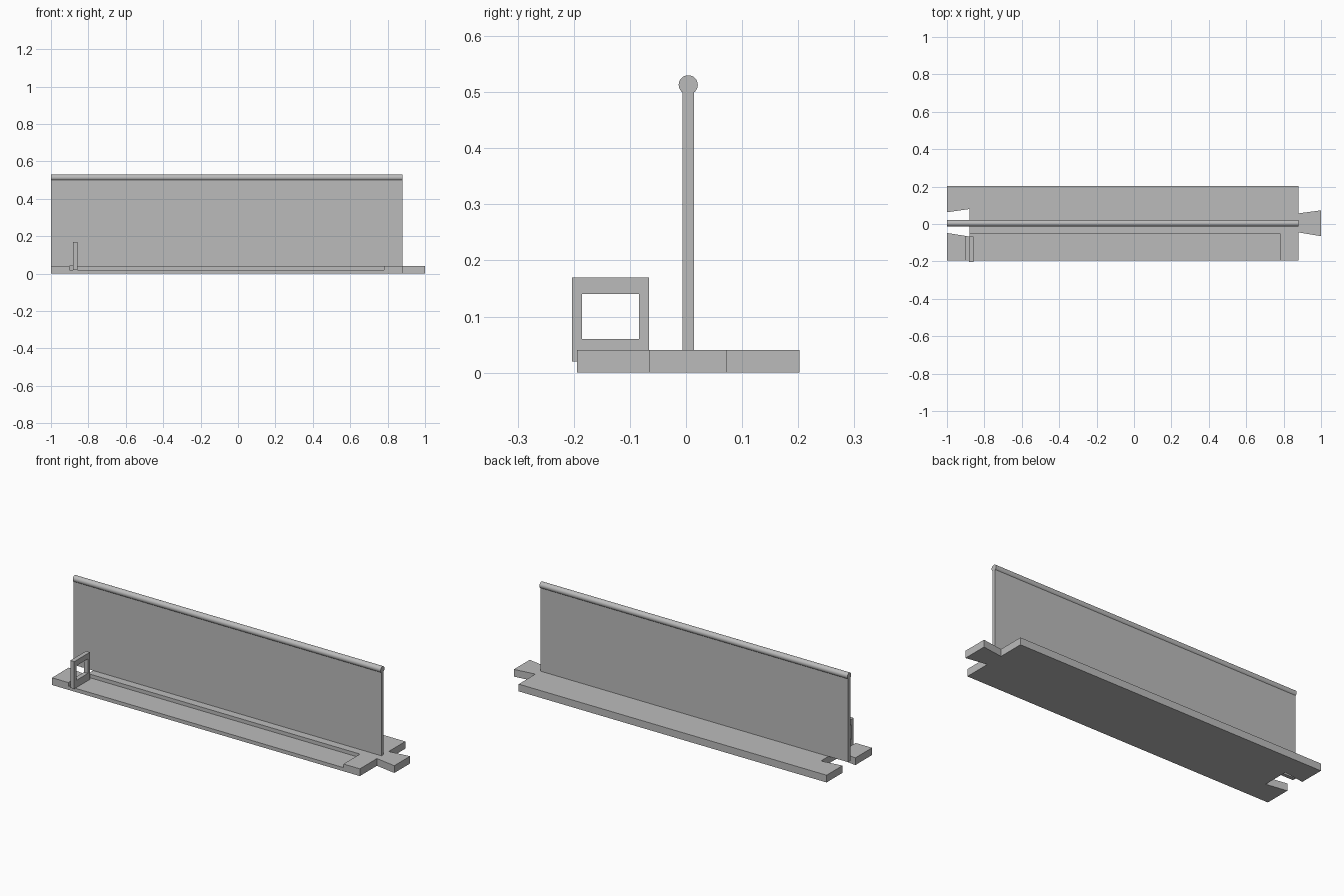
import bpy
import bmesh
import math

if "Cube" in bpy.data.objects:
    bpy.data.objects.remove(bpy.data.objects["Cube"])

GREY = (0.5, 0.5, 0.5, 1)
grey = bpy.data.materials.new("plain grey")
grey.use_nodes = True
grey.diffuse_color = GREY
grey.node_tree.nodes["Principled BSDF"].inputs["Base Color"].default_value = GREY


def prism(name, outline, bottom, top, axis="z"):
    """Extrude an outline of (x, y) along z, or of (y, z) along x."""
    def place(p, d):
        return (p[0], p[1], d) if axis == "z" else (d, p[0], p[1])
    bm = bmesh.new()
    low = [bm.verts.new(place(p, bottom)) for p in outline]
    high = [bm.verts.new(place(p, top)) for p in outline]
    bm.faces.new(low)
    bm.faces.new(high)
    for i in range(len(low)):
        j = (i + 1) % len(low)
        bm.faces.new((low[i], low[j], high[j], high[i]))
    bmesh.ops.recalc_face_normals(bm, faces=bm.faces)
    mesh = bpy.data.meshes.new(name)
    bm.to_mesh(mesh)
    bm.free()
    mesh.materials.append(grey)
    obj = bpy.data.objects.new(name, mesh)
    bpy.context.collection.objects.link(obj)
    return obj


def rect(a0, b0, a1, b1):
    return [(a0, b0), (a1, b0), (a1, b1), (a0, b1)]


def cut(obj, cutter):
    """Subtract the cutter, which stays as a hidden helper."""
    mod = obj.modifiers.new("cut", "BOOLEAN")
    mod.operation = "DIFFERENCE"
    mod.solver = "EXACT"
    mod.object = cutter
    cutter.hide_render = True
    cutter.hide_viewport = True
    cutter.display_type = "WIRE"


LEFT, RIGHT = -1.0, 0.88
FRONT, BACK = -0.194, 0.202
BASE_TOP = 0.04
WALL_Y = 0.004

# Base plate with a dovetail socket at one end and a dovetail tongue at the other
base = prism("base_plate", [
    (LEFT, FRONT), (RIGHT, FRONT),
    (RIGHT, -0.045), (1.0, -0.065), (1.0, 0.073), (RIGHT, 0.057),
    (RIGHT, BACK), (LEFT, BACK),
    (LEFT, 0.063), (-0.88, 0.08), (-0.88, -0.067), (LEFT, -0.048),
], 0, BASE_TOP)

# Shallow tray along the front of the base, open at the front edge
cut(base, prism("tray_cutter", rect(-0.9, -0.3, 0.78, -0.05), 0.02, 0.1))

# Upright wall
prism("wall_panel", rect(LEFT, WALL_Y - 0.01, RIGHT, WALL_Y + 0.01), BASE_TOP, 0.51)

# Round rail on the top edge of the wall
circle = [(WALL_Y + 0.017 * math.cos(t * math.tau / 48),
           0.513 + 0.017 * math.sin(t * math.tau / 48)) for t in range(48)]
rail = prism("top_rail", circle, LEFT, RIGHT, axis="x")
bpy.context.view_layer.objects.active = rail
rail.select_set(True)
bpy.ops.object.shade_smooth_by_angle(angle=math.radians(30))

# Small square frame standing in the tray
frame = prism("square_frame", rect(-0.203, 0.02, -0.066, 0.17), -0.882, -0.858, axis="x")
cut(frame, prism("frame_cutter", rect(-0.185, 0.06, -0.084, 0.14), -0.95, -0.8, axis="x"))
